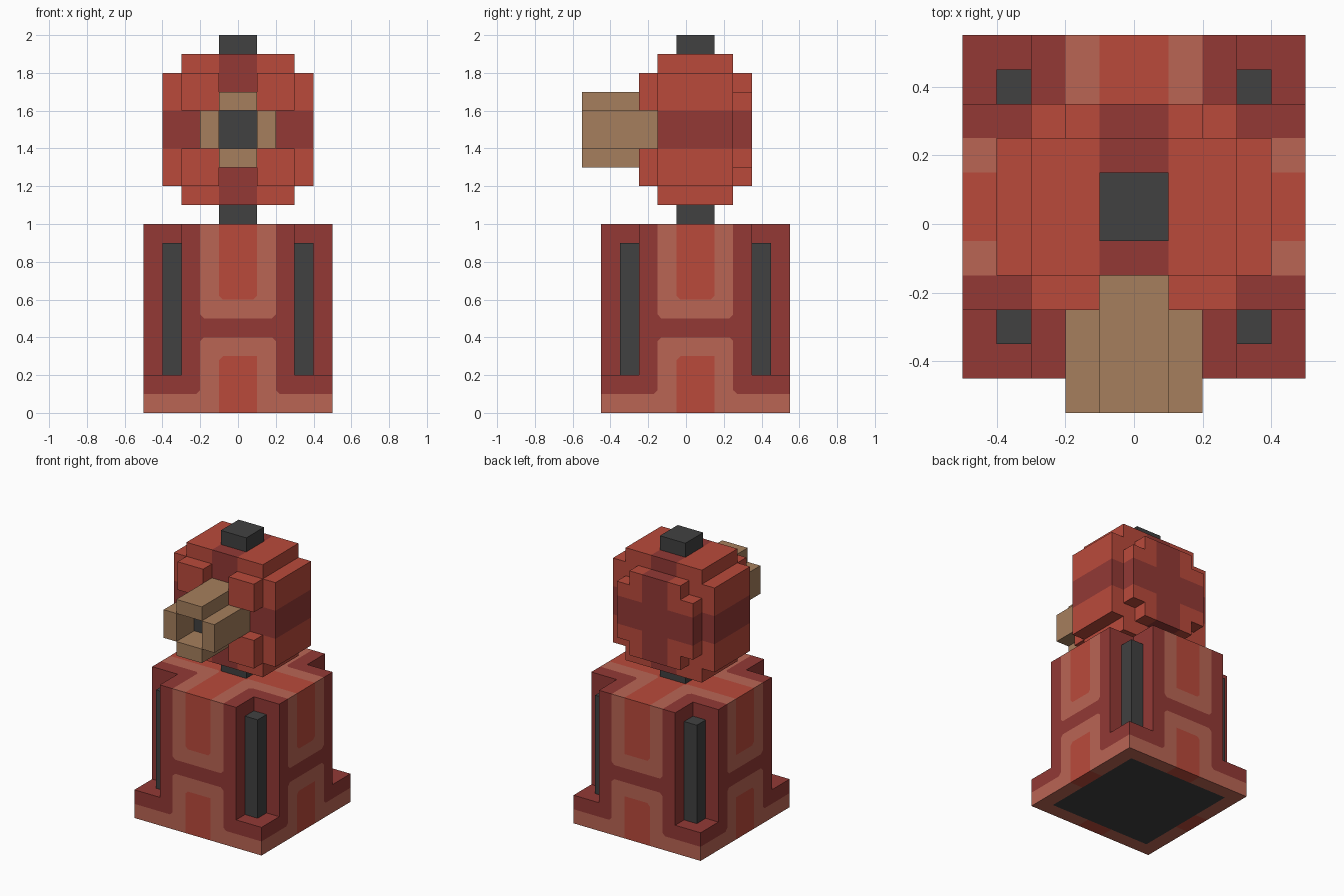
import bpy, bmesh
from mathutils import Vector

cube = bpy.data.objects.get("Cube")
if cube:
    bpy.data.objects.remove(cube, do_unlink=True)


def linear(c):
    c /= 255
    return c / 12.92 if c < 0.04045 else ((c + 0.055) / 1.055) ** 2.4


def material(name, rgb):
    m = bpy.data.materials.new(name)
    m.use_nodes = True
    col = tuple(linear(c) for c in rgb) + (1,)
    m.diffuse_color = col
    bsdf = next(n for n in m.node_tree.nodes if n.type == 'BSDF_PRINCIPLED')
    bsdf.inputs["Base Color"].default_value = col
    bsdf.inputs["Roughness"].default_value = 0.9
    return m


RED, DARK, LIGHT, GREY, TAN = range(5)
MATS = [material("red", (186, 74, 59)), material("dark_red", (147, 57, 53)),
        material("light_red", (186, 101, 84)), material("charcoal", (65, 65, 65)),
        material("tan", (166, 127, 93))]
CY = 0.05        # y of the tower axis
HZ = 1.5         # z of the head centre
CH = 0.02        # chamfer of the painted corners


def prism(outline, lo, hi, axis='Z'):
    """Closed solid from a 2D outline, (x, y) along Z or (x, z) along Y."""
    bm = bmesh.new()
    place = (lambda a, b, t: (a, b, t)) if axis == 'Z' else (lambda a, b, t: (a, t, b))
    face = bm.faces.new([bm.verts.new(place(a, b, lo)) for a, b in outline])
    out = bmesh.ops.extrude_face_region(bm, geom=[face], use_keep_orig=True)
    step = Vector(place(0, 0, hi - lo))
    for v in out["geom"]:
        if isinstance(v, bmesh.types.BMVert):
            v.co += step
    bmesh.ops.recalc_face_normals(bm, faces=bm.faces)
    return bm


def box_mesh(x0, x1, y0, y1, z0, z1):
    return prism([(x0, y0), (x1, y0), (x1, y1), (x0, y1)], z0, z1)


def plus(a, b, cy, c=None):
    """Plus-shaped outline: half size a, corners notched to half size b."""
    c = b if c is None else c
    return [(x, cy + y) for x, y in (
        (-b, -a), (b, -a), (b, -c), (a, -c), (a, c), (b, c),
        (b, a), (-b, a), (-b, c), (-a, c), (-a, -c), (-b, -c))]


def slice_mesh(bm, axis, values):
    n = Vector((axis == 0, axis == 1, axis == 2))
    for v in values:
        bmesh.ops.bisect_plane(bm, geom=bm.verts[:] + bm.edges[:] + bm.faces[:],
                               plane_co=n * v, plane_no=n, dist=1e-5)


def finish(bm, name, rule):
    bm.normal_update()
    for f in bm.faces:
        f.material_index = rule(f) if callable(rule) else rule
    me = bpy.data.meshes.new(name)
    bm.to_mesh(me)
    bm.free()
    for m in MATS:
        me.materials.append(m)
    ob = bpy.data.objects.new(name, me)
    bpy.context.collection.objects.link(ob)
    return ob


def box(name, *dims, rule=RED):
    return finish(box_mesh(*dims), name, rule)


# ---- Tower: painted corners as (u, v, direction u, direction v, colour) ----
SIDE_CORNERS = [(.2, .5, -1, 1, DARK), (.2, .4, -1, -1, DARK), (.2, .1, 1, 1, LIGHT),
                (.1, .6, -1, 1, LIGHT), (.1, .3, -1, -1, LIGHT)]
TOP_CORNERS = [(.2, .2, 1, 1, LIGHT), (.1, .1, 1, 1, RED)]


def panel(f):
    """Panel kind and folded (u, v) function for a tower face."""
    n, c = f.normal, f.calc_center_median()
    if abs(n.z) > .9:
        kind = 'top' if c.z > .9 else 'bottom' if c.z < .1 else 'ledge'
        return kind, lambda p: (p.x, p.y - CY)
    along_x = abs(n.y) > .9
    outer = (abs(c.y - CY) if along_x else abs(c.x)) > .49
    return ('side' if outer else 'notch',
            (lambda p: (p.x, p.z)) if along_x else (lambda p: (p.y - CY, p.z)))


def corner_list(kind):
    return {'side': SIDE_CORNERS, 'top': TOP_CORNERS}.get(kind, [])


def clip_corners(bm):
    """Cut a small diagonal off each grid cell touching a painted corner."""
    bm.normal_update()
    jobs = []
    for f in bm.faces:
        kind, uv = panel(f)
        pts = [uv(v.co) for v in f.verts]
        us, vs = [p[0] for p in pts], [p[1] for p in pts]
        for cu, cv, du, dv, _ in corner_list(kind):
            for su in (-1, 1):
                for sv in ((-1, 1) if kind == 'top' else (1,)):
                    u, v = su * (cu + du * .01), sv * (cv + dv * .01)
                    if min(us) < u < max(us) and min(vs) < v < max(vs):
                        jobs.append((f, kind, su * (cu + du * CH), sv * cv, su * du, sv * dv))
    for f, kind, u, v, du, dv in jobs:
        if kind == 'top':
            co, no = Vector((u, v + CY, 1)), Vector((du, dv, 0))
        elif abs(f.normal.y) > .9:
            co, no = Vector((u, f.verts[0].co.y, v)), Vector((du, 0, dv))
        else:
            co, no = Vector((f.verts[0].co.x, u + CY, v)), Vector((0, du, dv))
        bmesh.ops.bisect_plane(bm, geom=[f] + f.edges[:] + f.verts[:],
                               plane_co=co, plane_no=no.normalized(), dist=1e-5)


def tower_rule(f):
    kind, uv = panel(f)
    u, v = (abs(t) for t in uv(f.calc_center_median()))
    for cu, cv, _, _, col in corner_list(kind):
        if abs(u - cu) + abs(v - cv) < CH:
            return col
    if kind == 'side':
        if u < .1 and (v < .3 or v > .6):
            return RED
        if v < .1 or (u < .2 and not .4 < v < .5):
            return LIGHT
        return DARK
    if kind == 'top':
        return RED if min(u, v) < .1 else LIGHT if min(u, v) < .2 else DARK
    if kind == 'bottom':
        return GREY if max(u, v) < .4 else RED if min(u, v) < .1 else LIGHT
    return DARK


def tower_part(name, bm, cuts, z_cuts):
    slice_mesh(bm, 0, cuts)
    slice_mesh(bm, 1, [c + CY for c in cuts])
    slice_mesh(bm, 2, z_cuts)
    clip_corners(bm)
    return finish(bm, name, tower_rule)


tower_part("tower_base", box_mesh(-.5, .5, CY - .5, CY + .5, 0, .2),
           (-.4, -.2, -.1, .1, .2, .4), (.1,))
shaft = prism(plus(.5, .3, CY), .2, 1)
tower_part("tower_shaft", shaft, (-.2, -.1, .1, .2), (.3, .4, .5, .6))

# Corner posts standing in the notches
for sx, side in ((-1, "right"), (1, "left")):
    for sy, end in ((-1, "front"), (1, "back")):
        xs = sorted((sx * .3, sx * .4))
        ys = sorted((CY + sy * .3, CY + sy * .4))
        box(f"corner_post_{end}_{side}", *xs, *ys, .2, .9, rule=GREY)

# Neck and top cap
box("neck", -.1, .1, CY - .1, CY + .1, 1, 1.1, rule=GREY)
box("top_cap", -.1, .1, CY - .1, CY + .1, 1.9, 2, rule=GREY)


# ---- Head: red with a dark band around each way ----
def head_rule(f):
    c = f.calc_center_median()
    return DARK if abs(c.x) < .1 or abs(c.z - HZ) < .1 else RED


def head_part(name, bm):
    slice_mesh(bm, 0, (-.1, .1))
    slice_mesh(bm, 2, (HZ - .1, HZ + .1))
    return finish(bm, name, head_rule)


head_part("head_core", box_mesh(-.4, .4, -.15, .25, 1.2, 1.8))
head_part("head_crown", box_mesh(-.3, .3, -.15, .25, 1.8, 1.9))
head_part("head_underside", box_mesh(-.3, .3, -.15, .25, 1.1, 1.2))
head_part("head_back_plate", prism(plus(.3, .2, HZ), .25, .35, 'Y'))

# Four blocks around the barrel
for sx, side in ((-1, "right"), (1, "left")):
    for sz, level in ((-1, "lower"), (1, "upper")):
        xs = sorted((sx * .1, sx * .3))
        zs = sorted((HZ + sz * .1, HZ + sz * .3))
        box(f"face_block_{level}_{side}", *xs, -.25, -.15, *zs)

# Barrel walls and the dark core recessed inside
box("barrel_top", -.1, .1, -.55, -.15, 1.6, 1.7, rule=TAN)
box("barrel_bottom", -.1, .1, -.55, -.15, 1.3, 1.4, rule=TAN)
box("barrel_left", .1, .2, -.55, -.15, 1.4, 1.6, rule=TAN)
box("barrel_right", -.2, -.1, -.55, -.15, 1.4, 1.6, rule=TAN)
box("barrel_core", -.1, .1, -.35, -.15, 1.4, 1.6, rule=GREY)
